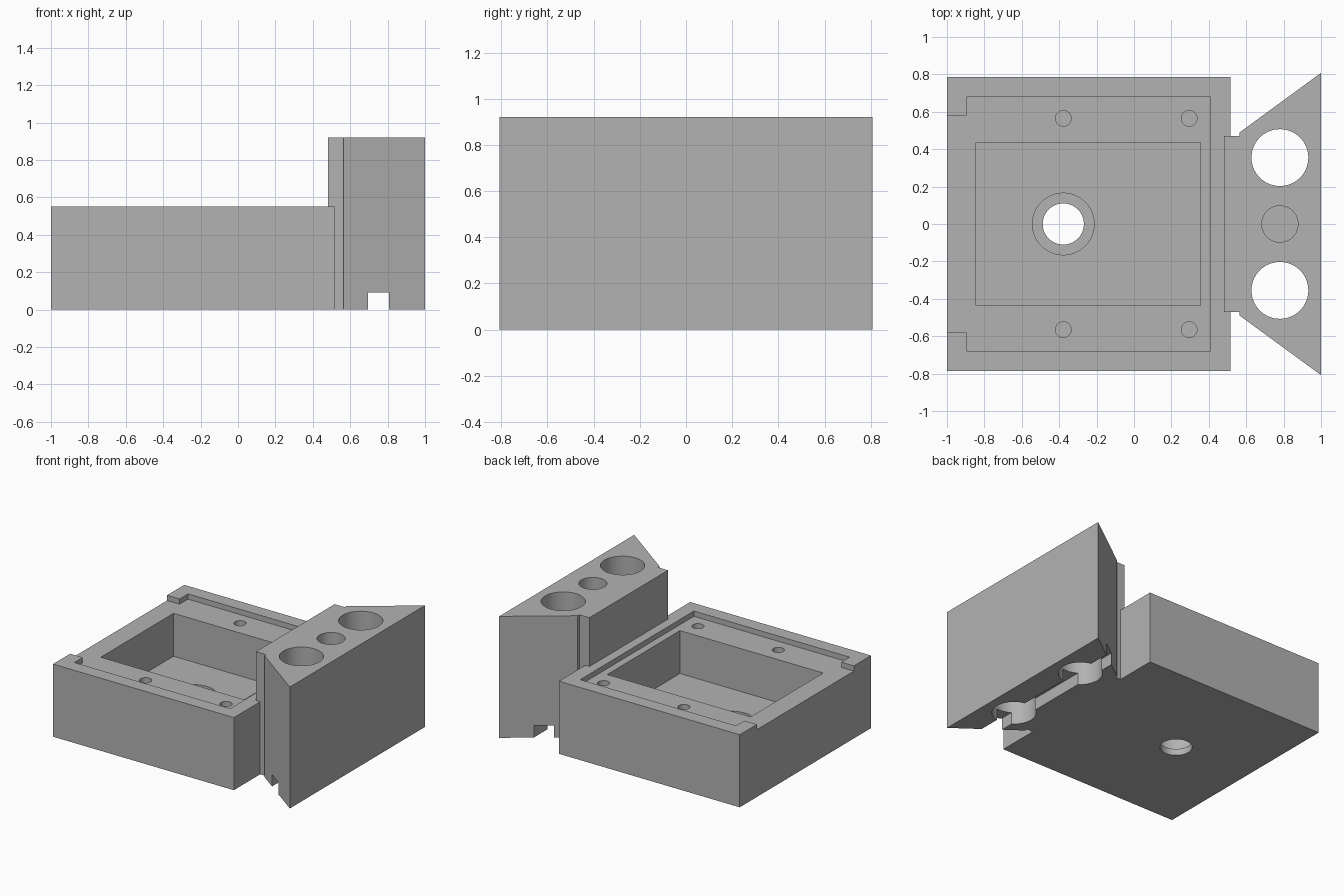
import bpy
import bmesh
import math

cube = bpy.data.objects.get("Cube")
if cube:
    bpy.data.objects.remove(cube, do_unlink=True)

grey = bpy.data.materials.new("plain_grey")
grey.use_nodes = True
COLOUR = (0.45, 0.45, 0.45, 1)
grey.diffuse_color = COLOUR
grey.node_tree.nodes["Principled BSDF"].inputs["Base Color"].default_value = COLOUR


def prism(name, outline, z0, z1):
    """Extrude a plan outline from z0 to z1."""
    bm = bmesh.new()
    face = bm.faces.new([bm.verts.new((x, y, z0)) for x, y in outline])
    top = bmesh.ops.extrude_face_region(bm, geom=[face])["geom"]
    bmesh.ops.translate(bm, vec=(0, 0, z1 - z0),
                        verts=[v for v in top if isinstance(v, bmesh.types.BMVert)])
    bmesh.ops.recalc_face_normals(bm, faces=bm.faces)
    mesh = bpy.data.meshes.new(name)
    bm.to_mesh(mesh)
    bm.free()
    mesh.materials.append(grey)
    obj = bpy.data.objects.new(name, mesh)
    bpy.context.collection.objects.link(obj)
    return obj


def mirrored(half):
    """Close a plan outline by mirroring its +y half."""
    return half + [(x, -y) for x, y in reversed(half)]


def block(x0, x1, y):
    return mirrored([(x0, y), (x1, y)])


def disc(x, y, r, sides=64):
    return [(x + r * math.cos(2 * math.pi * i / sides),
             y + r * math.sin(2 * math.pi * i / sides)) for i in range(sides)]


def cut(target, outline, z0, z1):
    """Subtract a prism from the target and discard the cutter."""
    cutter = prism("cutter", outline, z0, z1)
    cutter.hide_render = True
    mod = target.modifiers.new("cut", 'BOOLEAN')
    mod.operation = 'DIFFERENCE'
    mod.solver = 'EXACT'
    mod.object = cutter
    bpy.context.view_layer.objects.active = target
    bpy.ops.object.modifier_apply(modifier=mod.name)
    mesh = cutter.data
    bpy.data.objects.remove(cutter)
    bpy.data.meshes.remove(mesh)


def finish(obj):
    bpy.ops.object.select_all(action='DESELECT')
    obj.select_set(True)
    bpy.context.view_layer.objects.active = obj
    bpy.ops.object.shade_smooth_by_angle(angle=math.radians(30))


# Open housing with lid recess, cavity and stepped cable hole
BOX_TOP, LEDGE, FLOOR = 0.55, 0.51, 0.185
housing = prism("housing", block(-1, 0.515, 0.785), 0, BOX_TOP)
cut(housing, mirrored([(-1.1, 0.58), (-0.895, 0.58), (-0.895, 0.68), (0.41, 0.68)]),
    LEDGE, 0.7)
cut(housing, block(-0.845, 0.355, 0.435), FLOOR, 0.7)
cut(housing, disc(-0.378, 0, 0.165), 0.05, 0.3)
cut(housing, disc(-0.378, 0, 0.11), -0.1, 0.3)

# Screw holes in the ledge
for x in (-0.378, 0.295):
    for y in (-0.565, 0.565):
        cut(housing, disc(x, y, 0.042, 32), 0.2, 0.7)

# Slot in the housing that receives the holder's tongue
cut(housing, block(0.48, 0.7, 0.47), -0.1, 0.7)
finish(housing)

# Wedge-shaped holder with tongue
holder = prism("wedge_holder", mirrored([(0.48, 0.47), (0.565, 0.47),
                                         (0.565, 0.49), (1, 0.808)]), 0, 0.92)
for y in (-0.355, 0.355):
    cut(holder, disc(0.78, y, 0.152), -0.1, 1.1)
cut(holder, disc(0.78, 0, 0.097), 0.3, 1.1)

# Channel under the holder
cut(holder, block(0.695, 0.808, 1), -0.1, 0.09)
finish(holder)
